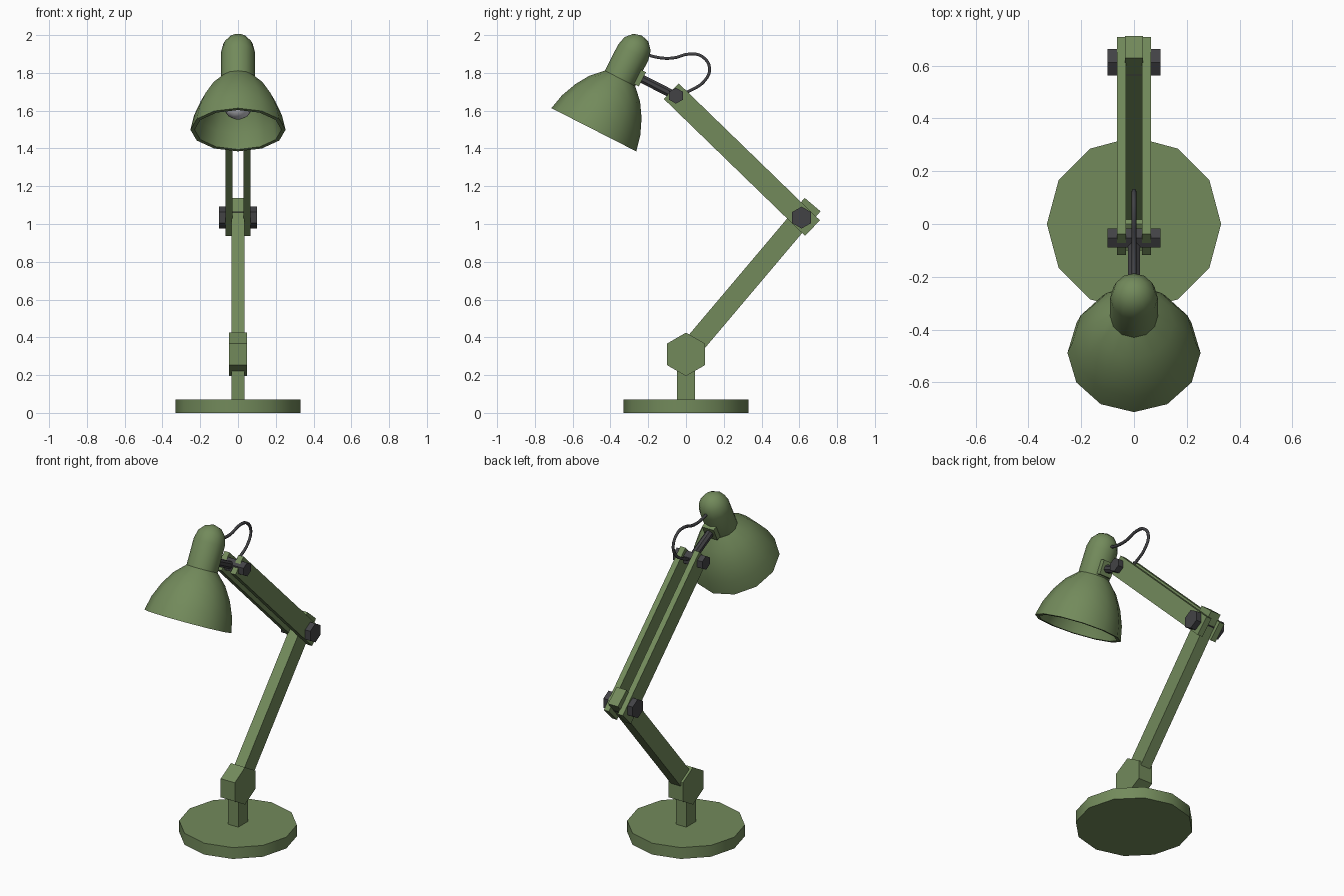
import bpy, bmesh, math
from mathutils import Matrix, Vector

if "Cube" in bpy.data.objects:
    bpy.data.objects.remove(bpy.data.objects["Cube"])


def material(name, color):
    m = bpy.data.materials.new(name)
    m.diffuse_color = (*color, 1)
    m.use_nodes = True
    m.node_tree.nodes["Principled BSDF"].inputs["Base Color"].default_value = m.diffuse_color
    return m


GREEN = material("olive_green", (0.17, 0.255, 0.105))
DARK = material("dark_grey", (0.055, 0.055, 0.06))
LIGHT = material("bulb_grey", (0.6, 0.6, 0.64))


def finish(name, bm, mat, matrix=Matrix()):
    bmesh.ops.transform(bm, matrix=matrix, verts=bm.verts)
    bmesh.ops.recalc_face_normals(bm, faces=bm.faces)
    mesh = bpy.data.meshes.new(name)
    bm.to_mesh(mesh)
    bm.free()
    mesh.materials.append(mat)
    ob = bpy.data.objects.new(name, mesh)
    bpy.context.collection.objects.link(ob)
    bpy.ops.object.select_all(action='DESELECT')
    ob.select_set(True)
    bpy.context.view_layer.objects.active = ob
    bpy.ops.object.shade_smooth_by_angle(angle=math.radians(35))
    return ob


def box(name, lo, hi, mat, matrix=Matrix()):
    bm = bmesh.new()
    bmesh.ops.create_cube(bm, size=1)
    for v in bm.verts:
        v.co = [lo[i] + (v.co[i] + 0.5) * (hi[i] - lo[i]) for i in range(3)]
    return finish(name, bm, mat, matrix)


def lathe(name, profile, sides, mat, matrix=Matrix(), phase=0):
    """Spin (radius, height) points round local z; a zero radius is a pole."""
    bm = bmesh.new()
    rings = []
    for r, z in profile:
        n = 1 if r == 0 else sides
        rings.append([bm.verts.new((r * math.cos(math.tau * i / sides + phase),
                                    r * math.sin(math.tau * i / sides + phase), z))
                      for i in range(n)])
    for a, b in zip(rings, rings[1:]):
        for i in range(sides):
            j = (i + 1) % sides
            quad = [a[i % len(a)], a[j % len(a)], b[j % len(b)], b[i % len(b)]]
            bm.faces.new(list(dict.fromkeys(quad)))
    for ring in (rings[0], rings[-1]):
        if len(ring) > 1:
            bm.faces.new(ring)
    return finish(name, bm, mat, matrix)


def x_pin(name, y, z, radius, half, mat):
    # hexagonal pin along x with a corner pointing up
    turn = Matrix.Translation((0, y, z)) @ Matrix.Rotation(math.pi / 2, 4, 'Y')
    return lathe(name, [(radius, -half), (radius, half)], 6, mat, turn)


def along(p, q):
    # frame at p with local y pointing towards q in the yz plane
    return (Matrix.Translation((0, *p)) @
            Matrix.Rotation(math.atan2(q[1] - p[1], q[0] - p[0]), 4, 'X'))


SHOULDER, ELBOW, WRIST = (0, 0.31), (0.612, 1.034), (-0.053, 1.679)

# base, stem and shoulder knuckle
lathe("base", [(0.33, 0), (0.33, 0.07)], 12, GREEN)
box("stem", (-0.035, -0.047, 0.06), (0.035, 0.047, 0.28), GREEN)
x_pin("shoulder_knuckle", *SHOULDER, 0.115, 0.048, GREEN)

# lower arm, and the pair of upper arm plates
length = math.dist(SHOULDER, ELBOW)
box("lower_arm", (-0.034, 0.03, -0.055), (0.034, length + 0.09, 0.055), GREEN,
    along(SHOULDER, ELBOW))
length = math.dist(ELBOW, WRIST)
for side, x in (("left", -0.065), ("right", 0.03)):
    box("upper_arm_" + side, (x, -0.08, -0.057), (x + 0.035, length + 0.035, 0.057),
        GREEN, along(ELBOW, WRIST))

# pivot pins
x_pin("elbow_pin", *ELBOW, 0.058, 0.1, DARK)
x_pin("wrist_pin", *WRIST, 0.042, 0.1, DARK)

# lamp head, in a tilted frame with its origin at the rim centre
head = Matrix.Translation((0, -0.488, 1.499)) @ Matrix.Rotation(math.radians(-27), 4, 'X')
outer = [(0, 0.56), (0.045, 0.547), (0.078, 0.51), (0.09, 0.46), (0.09, 0.305),
         (0.15, 0.245), (0.197, 0.17), (0.233, 0.085), (0.252, 0)]
inner = [(0.23, 0), (0.212, 0.085), (0.177, 0.16), (0.132, 0.23), (0.07, 0.29), (0, 0.29)]
lathe("lamp_shade", outer + inner, 12, GREEN, head)

# bulb with a narrow neck
bulb = [(0, 0.07)]
bulb += [(0.08 * math.sin(a), 0.15 - 0.08 * math.cos(a))
         for a in (math.pi * k / 8 for k in range(1, 7))]
bulb += [(0.04, 0.235), (0.04, 0.292)]
lathe("bulb", bulb, 12, LIGHT, head)

# bracket on the lamp neck and the rod to the wrist pin
box("neck_bracket", (-0.04, 0.06, 0.312), (0.04, 0.108, 0.397), GREEN, head)
rod = head @ Matrix.Translation((0, 0, 0.356)) @ Matrix.Rotation(-math.pi / 2, 4, 'X')
lathe("neck_rod", [(0.024, 0.09), (0.024, 0.306)], 8, DARK, rod, math.pi / 8)

# cable looping from the lamp neck to the arm
path = [(-0.22, 1.905), (-0.17, 1.886), (-0.074, 1.878), (0.02, 1.9), (0.085, 1.887),
        (0.125, 1.825), (0.1, 1.76), (0.03, 1.71), (-0.045, 1.68)]
curve = bpy.data.curves.new("cable", 'CURVE')
curve.dimensions = '3D'
curve.bevel_depth = 0.009
curve.bevel_resolution = 1
curve.resolution_u = 4
curve.use_fill_caps = True
spline = curve.splines.new('BEZIER')
spline.bezier_points.add(len(path) - 1)
for point, (y, z) in zip(spline.bezier_points, path):
    point.co = (0, y, z)
    point.handle_left_type = point.handle_right_type = 'AUTO'
curve.materials.append(DARK)
cable = bpy.data.objects.new("cable", curve)
bpy.context.collection.objects.link(cable)
bpy.ops.object.select_all(action='DESELECT')
cable.select_set(True)
bpy.context.view_layer.objects.active = cable
bpy.ops.object.convert(target='MESH')
